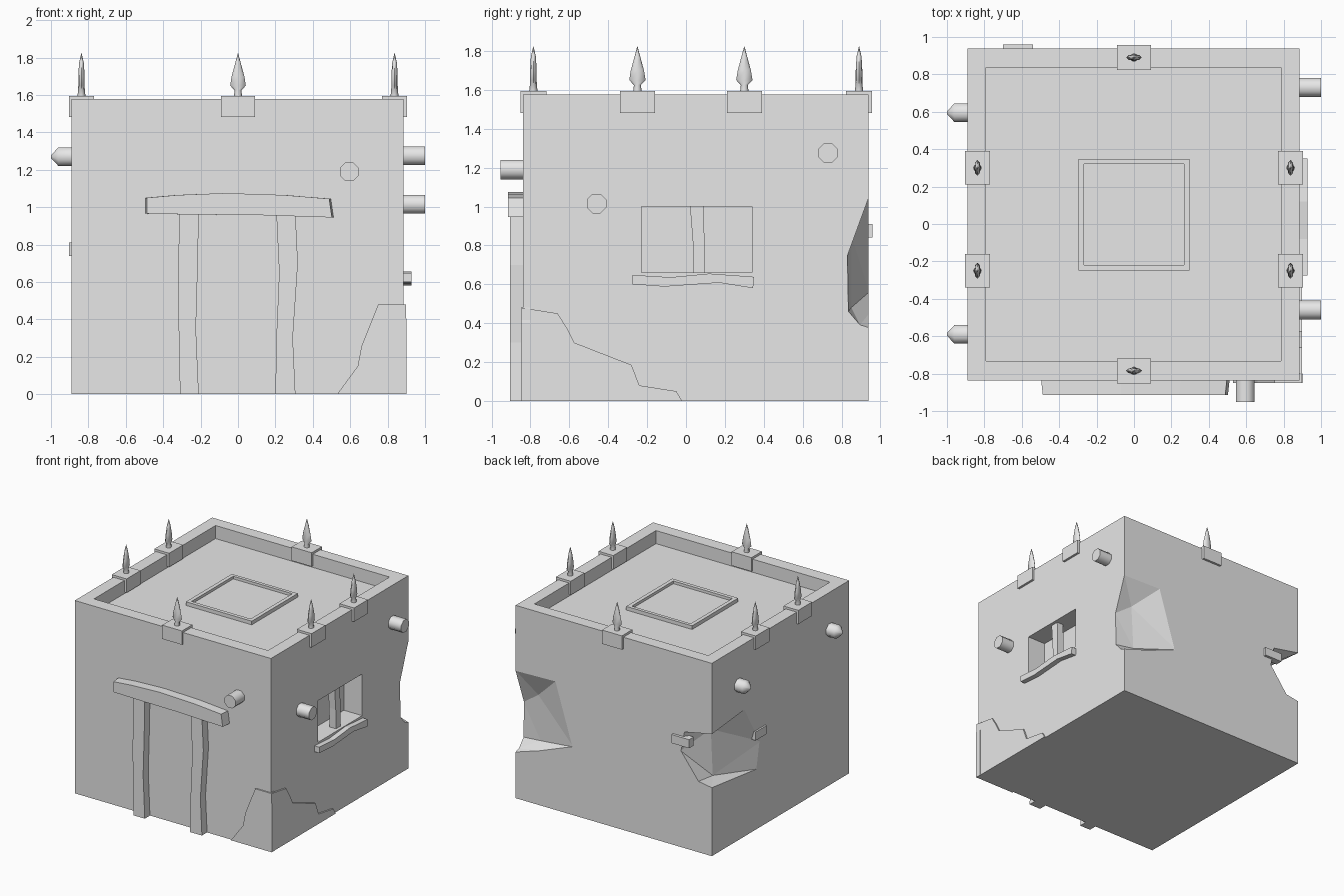
import bpy, bmesh, math
from mathutils import Vector

default = bpy.data.objects.get("Cube")
if default:
    bpy.data.objects.remove(default, do_unlink=True)

grey = bpy.data.materials.new("plain grey")
grey.use_nodes = True
grey.diffuse_color = (0.8, 0.8, 0.8, 1)
grey.node_tree.nodes["Principled BSDF"].inputs["Base Color"].default_value = (0.8, 0.8, 0.8, 1)


def select(ob):
    bpy.ops.object.select_all(action="DESELECT")
    ob.select_set(True)
    bpy.context.view_layer.objects.active = ob


def finish(name, bm, smooth=0):
    bmesh.ops.recalc_face_normals(bm, faces=bm.faces[:])
    mesh = bpy.data.meshes.new(name)
    bm.to_mesh(mesh)
    bm.free()
    mesh.materials.append(grey)
    ob = bpy.data.objects.new(name, mesh)
    bpy.context.collection.objects.link(ob)
    if smooth:
        select(ob)
        bpy.ops.object.shade_smooth_by_angle(angle=math.radians(smooth))
    return ob


def hull(name, points):
    bm = bmesh.new()
    for p in points:
        bm.verts.new(p)
    res = bmesh.ops.convex_hull(bm, input=bm.verts[:])
    inner = [g for g in res["geom_interior"] if isinstance(g, bmesh.types.BMVert)]
    bmesh.ops.delete(bm, geom=inner, context="VERTS")
    bmesh.ops.dissolve_limit(bm, angle_limit=0.01, verts=bm.verts[:], edges=bm.edges[:])
    return finish(name, bm)


def box(name, xs, ys, zs):
    return hull(name, [(x, y, z) for x in xs for y in ys for z in zs])


def slab(name, axis, outline, near, far, taper=1.0):
    """Extrude an outline along x (outline in y, z) or y (outline in x, z)."""
    place = (lambda a, b, d: (d, a, b)) if axis == "x" else (lambda a, b, d: (a, d, b))
    bm = bmesh.new()
    rings = [[bm.verts.new(place(a * s, b, d)) for a, b in outline]
             for d, s in ((near, taper), (far, 1))]
    bm.faces.new(rings[0])
    bm.faces.new(rings[1])
    n = len(outline)
    for i in range(n):
        j = (i + 1) % n
        bm.faces.new((rings[0][i], rings[0][j], rings[1][j], rings[1][i]))
    return finish(name, bm)


def lathe(name, origin, direction, profile, twist=0.0, smooth=50, sides=8):
    """Elliptical rings (distance, width, depth) stacked along a direction."""
    turn = Vector((0, 0, 1)).rotation_difference(Vector(direction))
    bm = bmesh.new()
    rings = []
    for dist, rx, ry in profile:
        angles = [math.tau * (i + twist) / sides for i in range(sides)]
        rings.append([bm.verts.new(Vector(origin) + turn @ Vector(
            (rx * math.cos(a), ry * math.sin(a), dist))) for a in angles])
    for lo, hi in zip(rings, rings[1:]):
        for i in range(sides):
            j = (i + 1) % sides
            bm.faces.new((lo[i], lo[j], hi[j], hi[i]))
    bm.faces.new(rings[0])
    bm.faces.new(rings[-1])
    return finish(name, bm, smooth)


def carve(target, cutter):
    mod = target.modifiers.new("carve", "BOOLEAN")
    mod.operation = "DIFFERENCE"
    mod.solver = "EXACT"
    mod.object = cutter
    select(target)
    bpy.ops.object.modifier_apply(modifier=mod.name)
    bpy.data.objects.remove(cutter, do_unlink=True)


# Walls with sunken roof and window recess
LEFT, RIGHT, FRONT, BACK, TOP, ROOF = -0.89, 0.885, -0.838, 0.938, 1.577, 1.47
house = box("house_body", (LEFT, RIGHT), (FRONT, BACK), (0, TOP))
carve(house, box("roof_cutter", (-0.79, 0.785), (-0.733, 0.838), (ROOF, 2)))
carve(house, box("window_cutter", (0.72, 1), (-0.23, 0.34), (0.66, 1.0)))

# Broken corners at the back
R, B, L = RIGHT + 0.004, BACK + 0.004, LEFT - 0.004
carve(house, hull("right_chip_cutter", [
    (R, B, 1.05), (R, B, 0.375), (R, 0.83, 0.745), (R, 0.835, 0.46), (R, 0.895, 0.39),
    (0.515, B, 1.06), (0.36, B, 0.56), (0.65, B, 0.45),
    (0.74, 0.85, 0.85), (0.72, 0.85, 0.48)]))
corner = [(L, B, 1.0), (L, B, 0.56)]
ridge = [(-0.75, 0.75, 0.93), (-0.76, 0.74, 0.55)]
carve(house, hull("left_chip_back_cutter", corner + ridge + [
    (-0.64, B, 0.95), (-0.61, B, 0.79), (-0.77, B, 0.58)]))
carve(house, hull("left_chip_side_cutter", corner + ridge + [
    (L, 0.35, 0.49), (L, 0.31, 0.70), (L, 0.51, 1.04)]))

# Loose bricks beside the left break
box("back_brick", (-0.70, -0.54), (0.90, 0.96), (0.84, 0.91))
box("side_brick", (-0.904, -0.85), (0.25, 0.39), (0.74, 0.81))

# Roof hatch with raised rim
hatch = box("roof_hatch", (-0.298, 0.298), (-0.248, 0.347), (ROOF - 0.02, ROOF + 0.03))
carve(hatch, box("hatch_cutter", (-0.267, 0.267), (-0.218, 0.32), (ROOF + 0.008, 2)))

# Spikes on brackets straddling the parapet
spike = [(0, 0.023, 0.023), (0.045, 0.018, 0.018), (0.07, 0.042, 0.017),
         (0.12, 0.034, 0.017), (0.19, 0.015, 0.013), (0.243, 0.001, 0.001)]
spots = [("front", 0, -0.785, True), ("back", 0, 0.89, True)]
spots += [(f"{side}_{end}", x, y, False) for side, x in (("left", 0.837), ("right", -0.837))
          for end, y in (("front", -0.25), ("back", 0.30))]
for name, x, y, along_x in spots:
    w, d = (0.09, 0.067) if along_x else (0.067, 0.09)
    box(name + "_bracket", (x - w, x + w), (y - d, y + d), (1.482, 1.595))
    lathe(name + "_spike", (x, y, 1.58), (0, 0, 1),
          spike if along_x else [(h, b, a) for h, a, b in spike])

# Beam ends poking through the walls
blunt = [(-0.05, 0.054, 0.054), (0.115, 0.054, 0.054)]
pointed = [(-0.05, 0.054, 0.054), (0.07, 0.054, 0.054), (0.11, 0.008, 0.008)]
lathe("front_peg", (0.595, FRONT, 1.19), (0, -1, 0), blunt, 0.5)
for end, y, z in (("back", 0.73, 1.275), ("front", -0.46, 1.015)):
    lathe(f"left_{end}_peg", (RIGHT, y, z), (1, 0, 0), blunt, 0.5)
for end, y in (("back", 0.595), ("front", -0.59)):
    lathe(f"right_{end}_peg", (LEFT, y, 1.27), (-1, 0, 0), pointed, 0.5)

# Crooked timber door frame
slab("door_lintel", "y", [(-0.5, 0.965), (-0.2, 0.96), (0.1, 0.958), (0.515, 0.945), (0.5, 1.045),
                          (0.25, 1.065), (-0.07, 1.075), (-0.33, 1.065), (-0.5, 1.05)],
     -0.915, -0.8, 0.975)
slab("door_post_right", "y", [(-0.31, 0), (-0.21, 0), (-0.225, 0.35), (-0.215, 0.7), (-0.21, 0.97),
                              (-0.315, 0.97), (-0.32, 0.5)], -0.905, -0.8)
slab("door_post_left", "y", [(0.2, 0), (0.307, 0), (0.293, 0.3), (0.32, 0.7), (0.307, 0.97),
                             (0.205, 0.97), (0.22, 0.65), (0.205, 0.3)], -0.905, -0.8)

# Window bar and wavy sill
slab("window_bar", "x", [(0.04, 0.64), (0.095, 0.64), (0.095, 0.82), (0.09, 1.01),
                         (0.02, 1.01), (0.035, 0.82)], 0.80, 0.86)
slab("window_sill", "x", [(-0.275, 0.6), (-0.11, 0.588), (0.17, 0.608), (0.345, 0.58), (0.35, 0.638),
                          (0.26, 0.645), (0.12, 0.655), (-0.08, 0.636), (-0.275, 0.648)], 0.8, 0.928)

# Worn patch wrapped round the front left corner
slab("front_patch", "y", [(0.53, 0), (0.64, 0.15), (0.66, 0.255), (0.75, 0.48), (0.89, 0.48),
                          (0.9, 0.4), (0.9, 0)], -0.849, -0.8)
slab("side_patch", "x", [(-0.849, 0), (-0.849, 0.48), (-0.66, 0.45), (-0.61, 0.37), (-0.575, 0.3),
                         (-0.28, 0.185), (-0.24, 0.08), (-0.05, 0.05), (-0.02, 0)], 0.8, 0.898)
